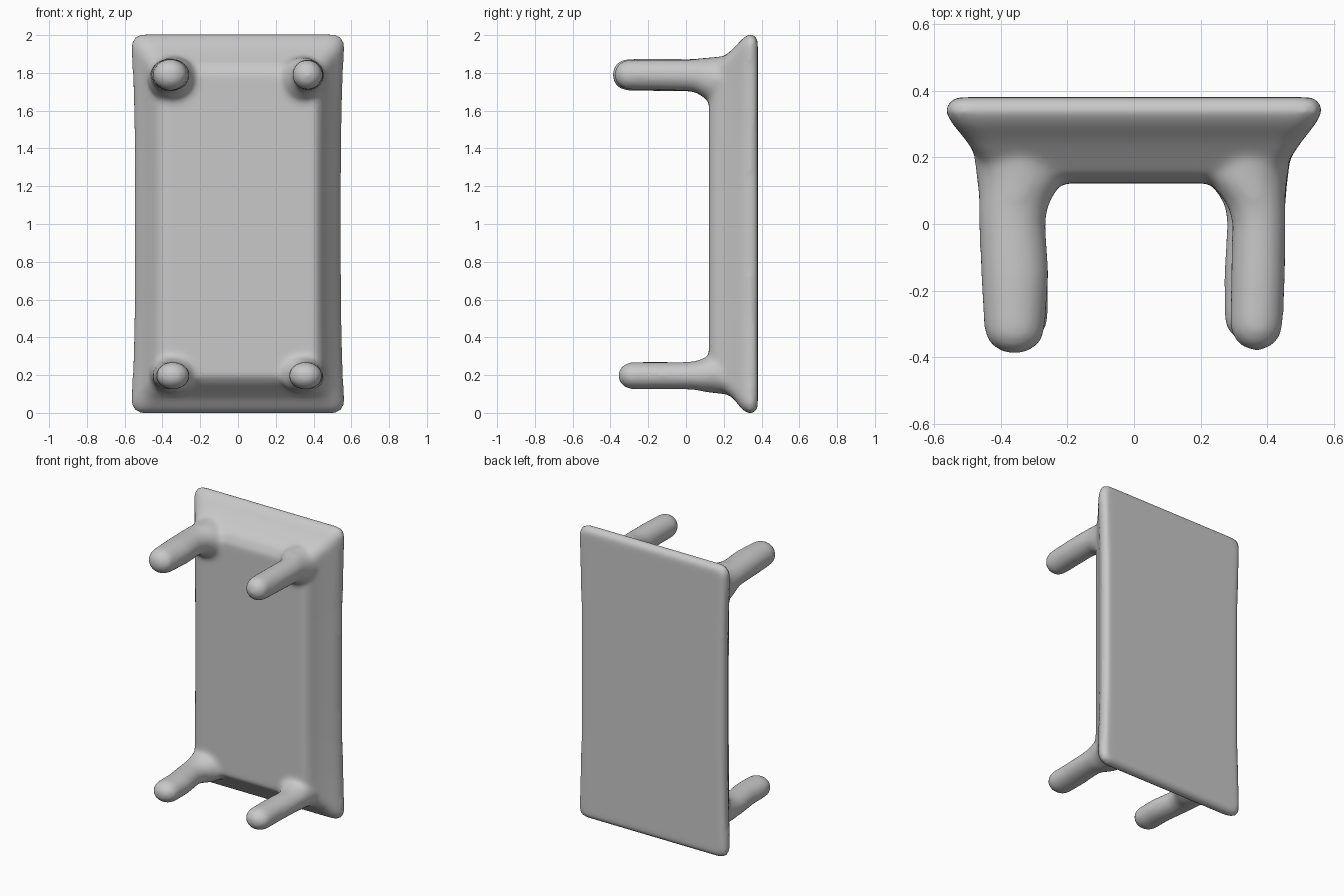
import bpy, bmesh, math
from mathutils import Vector

grey = bpy.data.materials.new("plain grey")
grey.diffuse_color = (0.58, 0.58, 0.58, 1)


def loft(bm, rings):
    """Skin a list of equal-length closed rings and cap both ends."""
    rows = [[bm.verts.new(p) for p in ring] for ring in rings]
    n = len(rows[0])
    for a, b in zip(rows, rows[1:]):
        for i in range(n):
            bm.faces.new((a[i], a[(i + 1) % n], b[(i + 1) % n], b[i]))
    bm.faces.new(rows[0][::-1])
    bm.faces.new(rows[-1])


def slab_outline(y, x0, x1, z0, z1, r, bow=0.0, steps=6, cuts=8):
    """Rounded rectangle whose long edges bow slightly inward."""
    pts = []
    corners = [(x1 - r, z1 - r), (x0 + r, z1 - r), (x0 + r, z0 + r), (x1 - r, z0 + r)]
    for k, (cx, cz) in enumerate(corners):
        for s in range(steps + 1):
            a = math.pi / 2 * (k + s / steps)
            pts.append(Vector((cx + r * math.cos(a), y, cz + r * math.sin(a))))
        if k % 2:  # long edges: left going down, right going up
            x, sign = (x0, 1) if k == 1 else (x1, -1)
            lo, hi = z0 + r, z1 - r
            for c in range(1, cuts):
                t = c / cuts
                z = hi + (lo - hi) * t if k == 1 else lo + (hi - lo) * t
                inset = bow * min(1, 5 * t * (1 - t))
                pts.append(Vector((x + sign * inset, y, z)))
    return pts


def leg(bm, stations, n=20):
    """Stations are (y, x, z, x radius, z radius) from root to shaft end; the tip is rounded."""
    y, x, z, rx, rz = stations[-1]
    tip = [(y - 0.08 * math.sin(t), x, z, rx * math.cos(t), rz * math.cos(t))
           for t in (0.3, 0.6, 0.9, 1.2, 1.45)]
    loft(bm, [[Vector((x + rx * math.cos(2 * math.pi * i / n), y,
                       z + rz * math.sin(2 * math.pi * i / n))) for i in range(n)]
              for y, x, z, rx, rz in list(stations) + tip])


bm = bmesh.new()

# Slab with its flared rim: y, left, right, bottom, top, corner radius, bow
loft(bm, [slab_outline(*s) for s in (
    (0.380, -0.525, 0.53, 0.035, 1.965, 0.04, 0.012),
    (0.371, -0.555, 0.557, 0.006, 1.995, 0.05, 0.015),
    (0.335, -0.566, 0.564, -0.004, 2.006, 0.06, 0.018),
    (0.30, -0.545, 0.545, 0.015, 1.982, 0.06, 0.014),
    (0.25, -0.503, 0.505, 0.077, 1.928, 0.06, 0.008),
    (0.20, -0.47, 0.47, 0.118, 1.885, 0.06, 0.006),
    (0.15, -0.435, 0.442, 0.158, 1.845, 0.06, 0.004),
    (0.122, -0.385, 0.41, 0.195, 1.79, 0.06))])

# Four legs, each blending inward at the root
leg(bm, [(0.27, -0.355, 1.765, 0.135, 0.125), (0.2, -0.347, 1.765, 0.132, 0.125),
         (0.13, -0.342, 1.763, 0.13, 0.12),
         (0.09, -0.352, 1.775, 0.114, 0.105), (0.05, -0.362, 1.786, 0.104, 0.089),
         (0.0, -0.365, 1.788, 0.1, 0.086),
         (-0.15, -0.357, 1.79, 0.103, 0.087), (-0.31, -0.358, 1.79, 0.092, 0.084)])
leg(bm, [(0.27, 0.35, 1.765, 0.125, 0.125), (0.2, 0.345, 1.765, 0.122, 0.125),
         (0.13, 0.34, 1.763, 0.12, 0.12),
         (0.09, 0.355, 1.775, 0.1, 0.105), (0.05, 0.369, 1.786, 0.086, 0.088),
         (0.0, 0.375, 1.788, 0.081, 0.083),
         (-0.15, 0.372, 1.79, 0.082, 0.082), (-0.3, 0.367, 1.79, 0.08, 0.08)])
for x in (-0.345, 0.358):
    s = math.copysign(1, x)
    leg(bm, [(0.27, s * 0.35, 0.2, 0.128, 0.11), (0.2, s * 0.345, 0.203, 0.125, 0.105),
             (0.13, s * 0.34, 0.208, 0.122, 0.102),
             (0.09, s * 0.355, 0.2, 0.104, 0.088), (0.05, s * 0.364, 0.198, 0.091, 0.077),
             (0.0, s * 0.366, 0.197, 0.088, 0.073),
             (-0.15, x, 0.197, 0.09, 0.073), (-0.28, x, 0.197, 0.089, 0.073)])

bmesh.ops.recalc_face_normals(bm, faces=bm.faces)
mesh = bpy.data.meshes.new("tipped_table")
bm.to_mesh(mesh)
bm.free()
mesh.materials.append(grey)
table = bpy.data.objects.new("tipped_table", mesh)
bpy.context.collection.objects.link(table)

# Fuse slab and legs into one soft skin
fuse = table.modifiers.new("fuse", 'REMESH')
fuse.mode = 'VOXEL'
fuse.voxel_size = 0.014
fuse.use_smooth_shade = True
soften = table.modifiers.new("soften", 'SMOOTH')
soften.factor = 0.5
soften.iterations = 12
